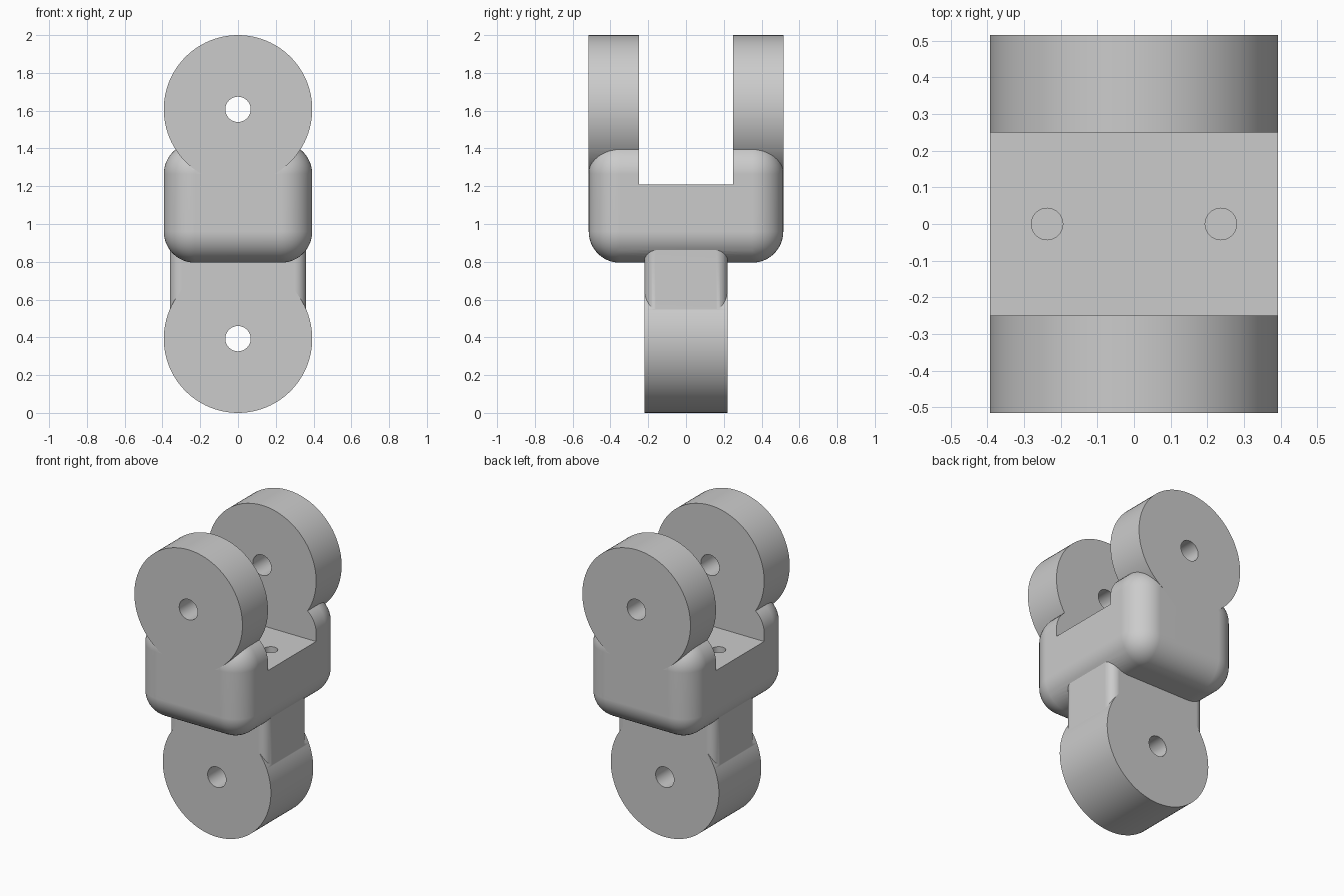
import bpy
import math

cube = bpy.data.objects.get("Cube")
if cube:
    bpy.data.objects.remove(cube, do_unlink=True)

# One plain grey for the whole part
grey = bpy.data.materials.new("light grey")
grey.use_nodes = True
COLOUR = (0.6, 0.6, 0.6, 1)
grey.diffuse_color = COLOUR
grey.node_tree.nodes["Principled BSDF"].inputs["Base Color"].default_value = COLOUR


def finish(obj, name):
    obj.name = name
    obj.data.materials.clear()
    obj.data.materials.append(grey)
    return obj


def box(name, half_x, half_y, bottom, top, radius=0):
    bpy.ops.mesh.primitive_cube_add(size=2, location=(0, 0, (bottom + top) / 2))
    obj = bpy.context.object
    obj.scale = (half_x, half_y, (top - bottom) / 2)
    bpy.ops.object.transform_apply(location=False, rotation=False, scale=True)
    if radius:
        bevel = obj.modifiers.new("rounding", "BEVEL")
        bevel.width = radius
        bevel.segments = 12
        bpy.ops.object.modifier_apply(modifier=bevel.name)
    return finish(obj, name)


def cylinder(name, radius, length, location, along_y=True, sides=96):
    turn = (math.pi / 2, 0, 0) if along_y else (0, 0, 0)
    bpy.ops.mesh.primitive_cylinder_add(
        vertices=sides, radius=radius, depth=length, location=location, rotation=turn)
    bpy.ops.object.transform_apply(location=False, rotation=True, scale=False)
    return finish(bpy.context.object, name)


def combine(target, other, operation):
    other.hide_render = True
    bpy.context.view_layer.objects.active = target
    mod = target.modifiers.new("combine", "BOOLEAN")
    mod.object = other
    mod.operation = operation
    mod.solver = "EXACT"
    bpy.ops.object.modifier_apply(modifier=mod.name)
    bpy.data.objects.remove(other, do_unlink=True)


EAR_R, PIN_R = 0.393, 0.067
UPPER_Z, LOWER_Z = 1.607, 0.393

# Fork: rounded block with a round barrel on top, split by a slot into two ears
fork = box("fork_body", EAR_R, 0.515, 0.795, 1.43, 0.165)
combine(fork, cylinder("ears", EAR_R, 1.03, (0, 0, UPPER_Z)), "UNION")
combine(fork, box("slot_cutter", 0.6, 0.25, 1.21, 2.2), "DIFFERENCE")

# Tang: rounded neck running down into a single round eye
neck = box("neck", 0.36, 0.22, 0.4, 1.05, 0.06)
eye = cylinder("eye", EAR_R, 0.44, (0, 0, LOWER_Z))
combine(neck, eye, "UNION")
combine(fork, neck, "UNION")

# Pin holes through the ears and the eye
for z in (UPPER_Z, LOWER_Z):
    combine(fork, cylinder("pin_cutter", PIN_R, 1.6, (0, 0, z), sides=48), "DIFFERENCE")

# Fastener holes in the slot floor
for x in (-0.237, 0.237):
    combine(fork, cylinder("screw_cutter", 0.043, 0.5, (x, 0, 1.15), False, 32), "DIFFERENCE")

# Smooth curves with crisp machined edges
fork.name = "clevis_link"
bpy.ops.object.select_all(action="DESELECT")
fork.select_set(True)
bpy.context.view_layer.objects.active = fork
bpy.ops.object.shade_smooth_by_angle(angle=math.radians(30))
normals = fork.modifiers.new("even_shading", "WEIGHTED_NORMAL")
normals.keep_sharp = True
